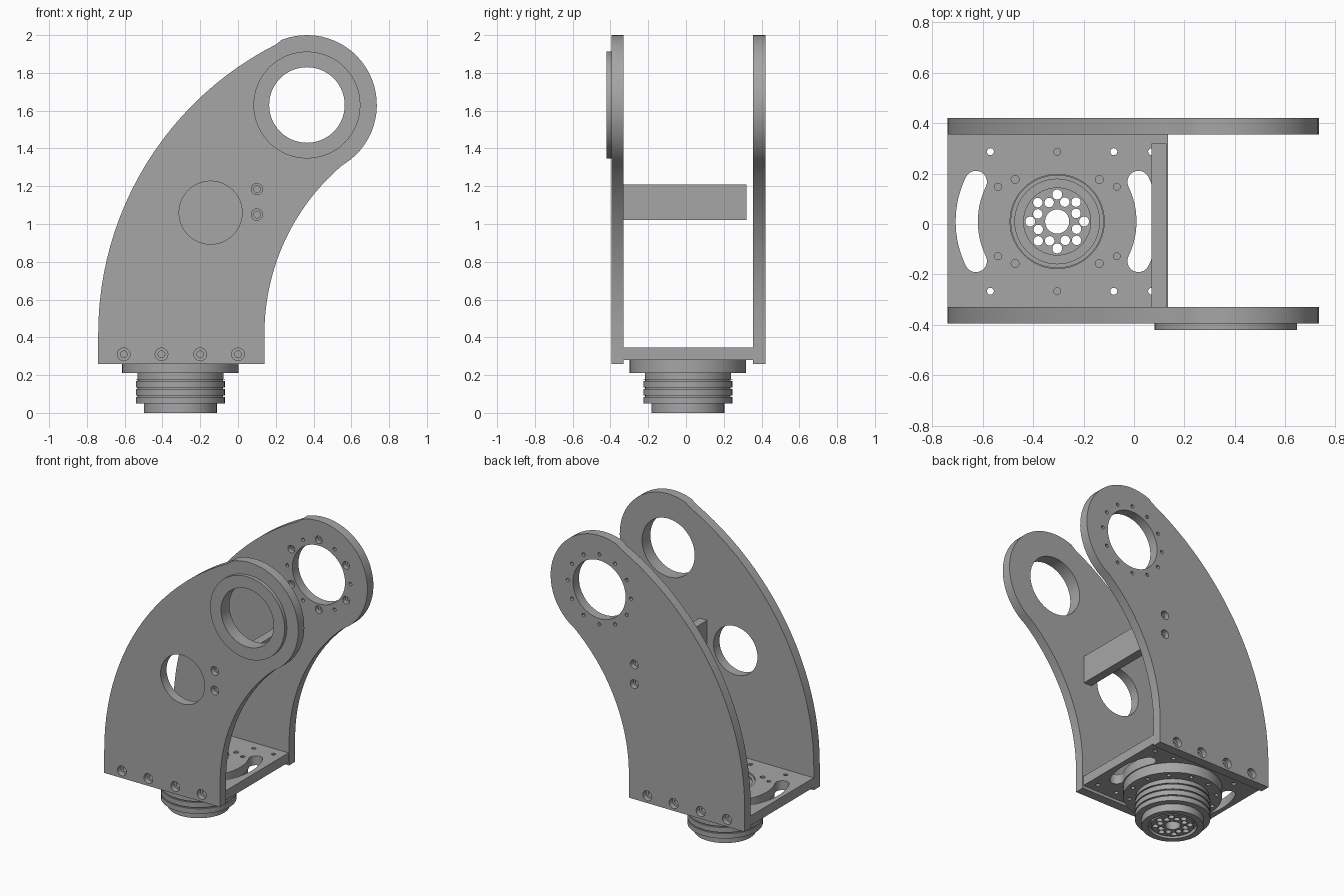
import bpy, bmesh, math
from mathutils import Matrix, Vector

if "Cube" in bpy.data.objects:
    bpy.data.objects.remove(bpy.data.objects["Cube"])

metal = bpy.data.materials.new("grey metal")
metal.diffuse_color = (0.38, 0.38, 0.38, 1)
metal.use_nodes = True
metal.node_tree.nodes["Principled BSDF"].inputs["Base Color"].default_value = metal.diffuse_color


def make(name, bm):
    """Turn a bmesh into an object with clean outward normals."""
    bmesh.ops.recalc_face_normals(bm, faces=bm.faces)
    me = bpy.data.meshes.new(name)
    bm.to_mesh(me)
    bm.free()
    ob = bpy.data.objects.new(name, me)
    me.materials.append(metal)
    bpy.context.collection.objects.link(ob)
    return ob


def drill(bm, axis, u, v, r, a, b, seg=16):
    """Cylinder from a to b along y (u=x, v=z) or along z (u=x, v=y)."""
    mid = (a + b) / 2
    if axis == 'Y':
        m = Matrix.Translation((u, mid, v)) @ Matrix.Rotation(math.pi / 2, 4, 'X')
    else:
        m = Matrix.Translation((u, v, mid))
    bmesh.ops.create_cone(bm, cap_ends=True, segments=seg, radius1=r, radius2=r,
                          depth=abs(b - a), matrix=m)


def prism(bm, pts, axis, a, b):
    """Extrude a closed outline from a to b along y or z."""
    place = (lambda p: (p[0], a, p[1])) if axis == 'Y' else (lambda p: (p[0], p[1], a))
    face = bm.faces.new([bm.verts.new(place(p)) for p in pts])
    ext = bmesh.ops.extrude_face_region(bm, geom=[face])
    d = Vector((0, b - a, 0)) if axis == 'Y' else Vector((0, 0, b - a))
    bmesh.ops.translate(bm, vec=d, verts=[e for e in ext['geom'] if isinstance(e, bmesh.types.BMVert)])


def arc(cx, cy, r, a0, a1, n):
    angs = [math.radians(a0 + (a1 - a0) * i / n) for i in range(n + 1)]
    return [(cx + r * math.cos(t), cy + r * math.sin(t)) for t in angs]


def cut(ob, *cutters):
    """Subtract cutters one after another, then remove them."""
    tools = [make("cutter", c) for c in cutters]
    for t in tools:
        t.hide_render = True
        m = ob.modifiers.new("cut", 'BOOLEAN')
        m.operation, m.solver, m.object = 'DIFFERENCE', 'EXACT', t
    dg = bpy.context.evaluated_depsgraph_get()
    ob.data = bpy.data.meshes.new_from_object(ob.evaluated_get(dg))
    ob.modifiers.clear()
    for t in tools:
        bpy.data.objects.remove(t)


def smooth(ob):
    bpy.ops.object.select_all(action='DESELECT')
    ob.select_set(True)
    bpy.context.view_layer.objects.active = ob
    bpy.ops.object.shade_smooth_by_angle(angle=math.radians(30))


HX, HZ = 0.365, 1.63      # head centre
CX, CY = -0.305, 0.01     # motor centre

# Curved arm outline: outer arc, round head, inner arc
outline = ([(-0.74, 0.26)] + arc(0.975, 0.42, 1.715, 180, 116.8, 24)
           + arc(HX, HZ, 0.37, 116.8, -52, 30)[1:]
           + arc(1.31, 0.42, 1.17, 128, 180, 20)[1:] + [(0.14, 0.26)])
bolts = [(-0.605, 0.31), (-0.405, 0.31), (-0.2, 0.31), (0.0, 0.31)]
bar_bolts = [(0.1, 1.185), (0.1, 1.05)]

# Side plates, with counterbored bolts on their outer faces
for name, y_out, y_in in (("front_side_plate", -0.395, -0.33), ("back_side_plate", 0.42, 0.355)):
    bm = bmesh.new()
    prism(bm, outline, 'Y', y_out, y_in)
    plate = make(name, bm)
    s = 1 if y_in > y_out else -1
    thru, bores = bmesh.new(), bmesh.new()
    drill(thru, 'Y', HX, HZ, 0.2, y_out - s * .1, y_in + s * .1, 56)
    for x, z in bolts + bar_bolts:
        drill(thru, 'Y', x, z, 0.018, y_out - s * .1, y_in + s * .1)
        drill(bores, 'Y', x, z, 0.034 if z < 1 else 0.03, y_out - s * .1, y_out + s * .035)
    if s > 0:    # large round opening
        drill(thru, 'Y', -0.145, 1.06, 0.167, y_out - .1, y_in + .1, 48)
    else:        # bearing bolt circle, every other one counterbored inside
        for i in range(12):
            t = math.radians(90 + 30 * i)
            x, z = HX + 0.24 * math.cos(t), HZ + 0.24 * math.sin(t)
            drill(thru, 'Y', x, z, 0.012, y_out + .1, y_in - .1, 12)
            if i % 2 == 0:
                drill(bores, 'Y', x, z, 0.026, y_in - .1, y_in + .03)
    cut(plate, thru, bores)
    smooth(plate)

# Raised bearing ring on the front head
bm = bmesh.new()
drill(bm, 'Y', HX, HZ, 0.283, -0.42, -0.395, 64)
ring = make("bearing_ring", bm)
hole = bmesh.new()
drill(hole, 'Y', HX, HZ, 0.2, -0.5, -0.3, 56)
cut(ring, hole)
smooth(ring)

# Cross bar
bm = bmesh.new()
prism(bm, [(0.07, 1.02), (0.13, 1.02), (0.13, 1.21), (0.07, 1.21)], 'Y', -0.33, 0.32)
make("cross_bar", bm)

# Base plate with motor opening, curved slots and screw holes
bm = bmesh.new()
prism(bm, [(-0.74, -0.33), (0.135, -0.33), (0.135, 0.355), (-0.74, 0.355)], 'Z', 0.28, 0.345)
base = make("base_plate", bm)
holes = bmesh.new()
drill(holes, 'Z', CX, CY, 0.187, 0.2, 0.5, 56)
for mid in (0, 180):
    slot = arc(CX, CY, 0.403, mid - 26, mid + 26, 16)
    for sgn in (1, -1):
        t = math.radians(mid + sgn * 26)
        ex, ey = CX + 0.359 * math.cos(t), CY + 0.359 * math.sin(t)
        if sgn == 1:
            slot += arc(ex, ey, 0.044, mid + 26, mid + 206, 10)[1:]
            slot += arc(CX, CY, 0.315, mid + 26, mid - 26, 16)[1:]
        else:
            slot += arc(ex, ey, 0.044, mid + 154, mid + 334, 10)[1:-1]
    prism(holes, slot, 'Z', 0.2, 0.5)
for sy in (1, -1):
    for x, dy in ((-0.57, .277), (-0.305, .277), (-0.08, .277), (0.07, .277), (-0.54, .138), (-0.068, .138)):
        drill(holes, 'Z', x, CY + sy * dy, 0.014, 0.2, 0.5, 12)
    for sx in (1, -1):
        drill(holes, 'Z', CX + sx * .167, CY + sy * .167, 0.016, 0.2, 0.5, 12)
cut(base, holes)
smooth(base)

# Motor: turned profile of radius, height
profile = [(0, 0.005), (.135, 0.005), (.135, .025), (.152, .025), (.152, 0), (.193, 0), (.193, .05), (.235, .05)]
for z in (0.088, 0.13, 0.172):   # grooves
    profile += [(.235, z - .004), (.226, z - .004), (.226, z + .004), (.235, z + .004)]
profile += [(.235, .18), (.228, .18), (.228, .21), (.308, .21), (.308, .28), (.185, .28), (.185, .335),
            (.168, .335), (.168, .325), (.135, .325), (.135, .335), (0, .335)]
bm = bmesh.new()
vs = [bm.verts.new((CX + r, CY, z)) for r, z in profile]
es = [bm.edges.new(p) for p in zip(vs, vs[1:])]
bmesh.ops.spin(bm, geom=vs + es, cent=(CX, CY, 0), axis=(0, 0, 1), angle=2 * math.pi, steps=56)
bmesh.ops.remove_doubles(bm, verts=bm.verts, dist=1e-5)
motor = make("motor", bm)

# Hub bores and flange screw holes
holes = bmesh.new()
drill(holes, 'Z', CX, CY, 0.048, -0.1, 0.5, 28)
for i in range(4):
    q = Matrix.Rotation(i * math.pi / 2, 2)
    for x, y, r in ((.107, 0, .02), (.075, .032, .019), (.075, .077, .019), (.03, .077, .019)):
        p = q @ Vector((x, y))
        if (x, y) == (.075, .032) or (x, y) == (.03, .077):
            # paired bores beside each corner bore, kept inside the hub
            p = q @ Vector((x, y))
        drill(holes, 'Z', CX + p.x, CY + p.y, r, -0.1, 0.5, 14)
for i in range(12):
    t = math.radians(15 + 30 * i)
    drill(holes, 'Z', CX + .272 * math.cos(t), CY + .272 * math.sin(t), 0.014, 0.15, 0.25, 12)
cut(motor, holes)
smooth(motor)
